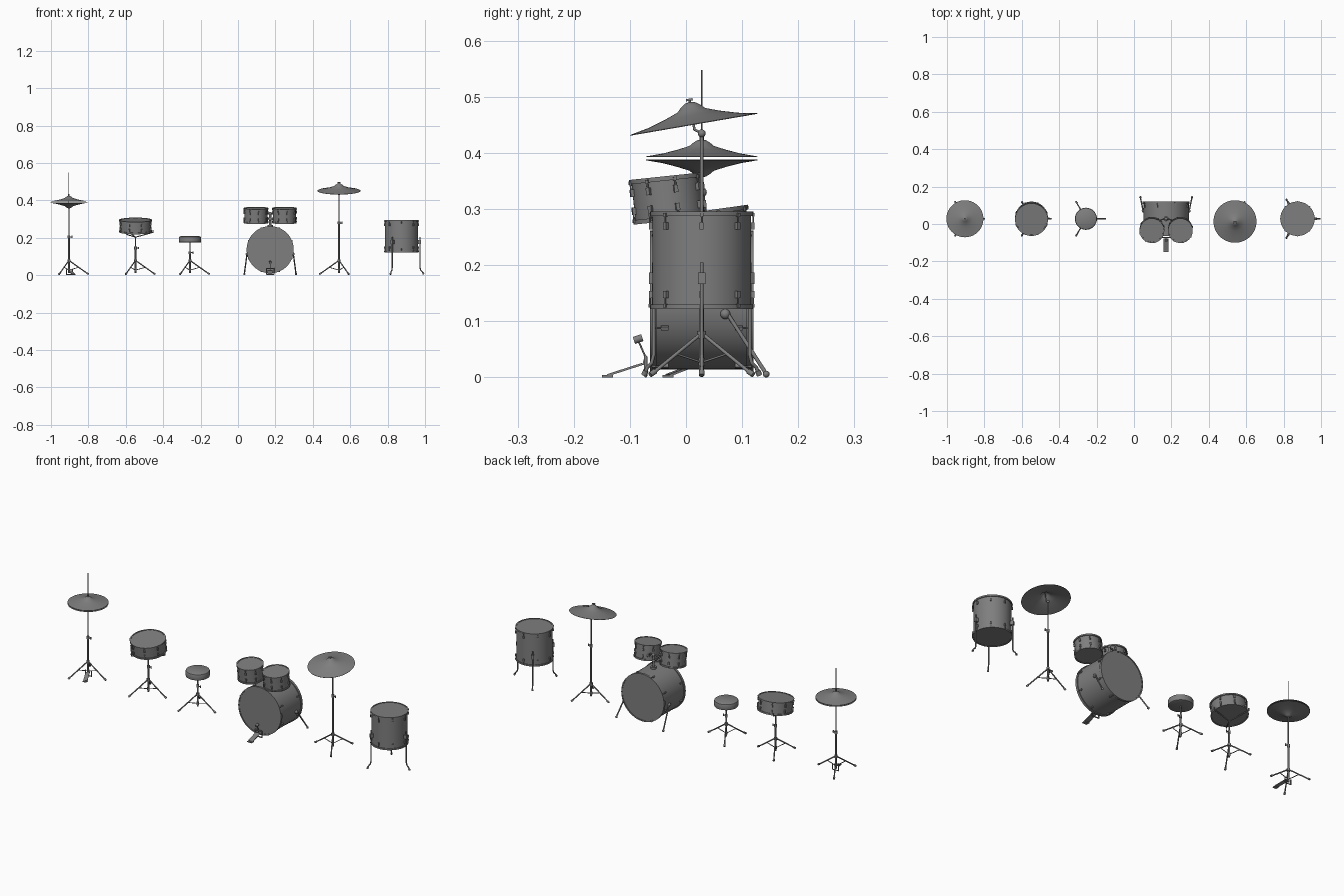
import bpy, bmesh, math
from mathutils import Matrix, Vector

cube = bpy.data.objects.get("Cube")
if cube:
    bpy.data.objects.remove(cube, do_unlink=True)

grey = bpy.data.materials.new("mid_grey")
grey.use_nodes = True
colour = (0.21, 0.21, 0.21, 1)
grey.diffuse_color = colour
grey.node_tree.nodes["Principled BSDF"].inputs["Base Color"].default_value = colour

ROW_Y = 0.028


def finish(name, bm, matrix=Matrix()):
    bmesh.ops.recalc_face_normals(bm, faces=bm.faces[:])
    mesh = bpy.data.meshes.new(name)
    bm.to_mesh(mesh)
    bm.free()
    mesh.materials.append(grey)
    mesh.shade_smooth()
    mesh.set_sharp_from_angle(angle=math.radians(35))
    obj = bpy.data.objects.new(name, mesh)
    obj.matrix_world = matrix
    bpy.context.collection.objects.link(obj)
    return obj


def lathe(name, profile, matrix, closed=False, steps=48):
    bm = bmesh.new()
    verts = [bm.verts.new((r, 0, z)) for r, z in profile]
    pairs = list(zip(verts, verts[1:]))
    if closed:
        pairs.append((verts[-1], verts[0]))
    edges = [bm.edges.new(p) for p in pairs]
    bmesh.ops.spin(bm, geom=verts + edges, cent=(0, 0, 0), axis=(0, 0, 1),
                   angle=math.tau, steps=steps)
    bmesh.ops.remove_doubles(bm, verts=bm.verts[:], dist=1e-5)
    return finish(name, bm, matrix)


def add_rod(bm, a, b, r):
    a, b = Vector(a), Vector(b)
    turn = (b - a).to_track_quat('Z', 'Y').to_matrix().to_4x4()
    bmesh.ops.create_cone(bm, cap_ends=True, segments=12, radius1=r, radius2=r,
                          depth=(b - a).length,
                          matrix=Matrix.Translation((a + b) / 2) @ turn)


def add_ball(bm, p, r):
    bmesh.ops.create_uvsphere(bm, u_segments=12, v_segments=8, radius=r,
                              matrix=Matrix.Translation(p))


def add_box(bm, p, size, turn=Matrix()):
    bmesh.ops.create_cube(bm, size=1, matrix=Matrix.Translation(p) @ turn
                          @ Matrix.Diagonal((*size, 1)))


def rods(name, points, r, matrix=Matrix()):
    bm = bmesh.new()
    for a, b in zip(points, points[1:]):
        add_rod(bm, a, b, r)
    for p in points[1:-1]:
        add_ball(bm, p, r)
    return finish(name, bm, matrix)


def balls(name, points, r):
    bm = bmesh.new()
    for p in points:
        add_ball(bm, p, r)
    return finish(name, bm)


def polar(r, angle, z):
    return Vector((r * math.cos(angle), r * math.sin(angle), z))


def drum(name, loc, r, h, tilt, lugs=8, turn=0.0, hoop=0.008):
    # Shell with heads, two hoops, and tension lugs with their rods
    m = Matrix.Translation(loc) @ Matrix.Rotation(math.radians(tilt), 4, 'X')
    top, shell = h / 2, r - 0.004
    lathe(name + "_shell", [(0, top - .002), (shell, top - .002),
                            (shell, .002 - top), (0, .002 - top)], m)
    for s, side in ((1, "top"), (-1, "bottom")):
        lathe(f"{name}_{side}_hoop", [(shell - .002, s * top), (r, s * top),
              (r, s * (top - hoop)), (shell - .002, s * (top - hoop))], m, True)
    bm = bmesh.new()
    level = top - min(0.026, h * 0.3)
    for i in range(lugs):
        angle = math.tau * i / lugs + math.radians(turn)
        spin = Matrix.Rotation(angle, 4, 'Z')
        for s in (1, -1):
            add_box(bm, polar(shell + .002, angle, s * level),
                    (.008, .007, .013), spin)
            add_rod(bm, polar(r, angle, s * level),
                    polar(r, angle, s * (top - .003)), .0016)
            add_box(bm, polar(r, angle, s * (top - .006)), (.005, .006, .006), spin)
    finish(name + "_lugs", bm, m)
    return m


def cymbal(name, matrix, r, h):
    # Domed bell running into a slightly hollow bow
    top = [(0, h), (.07 * r, .97 * h), (.14 * r, .84 * h), (.22 * r, .62 * h),
           (.43 * r, .4 * h), (.7 * r, .17 * h), (r, 0)]
    under = [(x, z - .0012) for x, z in reversed(top)]
    lathe(name, top + under, matrix, steps=64)


def stand(name, x, facing, height, clamp):
    # Tripod legs, braces, rubber feet and a two-stage column
    base = Vector((x, ROW_Y, 0))
    legs, feet = bmesh.new(), bmesh.new()
    for i in range(3):
        a = math.tau * i / 3 + (0 if facing > 0 else math.pi)
        add_rod(legs, polar(.004, a, .076), polar(.103, a, .006), .0032)
        add_rod(legs, polar(.004, a, .028), polar(.052, a, .042), .002)
        add_rod(feet, polar(.096, a, .011), polar(.106, a, .005), .005)
    m = Matrix.Translation(base)
    finish(name + "_legs", legs, m)
    finish(name + "_feet", feet, m)
    rods(name + "_lower_tube", [(0, 0, .012), (0, 0, clamp)], .0045, m)
    rods(name + "_upper_tube", [(0, 0, clamp), (0, 0, height)], .0033, m)
    bm = bmesh.new()
    for z, size in ((.076, .008), (.028, .006), (clamp, .007)):
        add_rod(bm, (0, 0, z - .007), (0, 0, z + .007), size)
    add_rod(bm, (0, 0, clamp), (.014, 0, clamp), .0025)
    add_box(bm, (.016, 0, clamp), (.004, .004, .012))
    finish(name + "_clamps", bm, m)


def footboard(name, heel, toe, width):
    heel, toe = Vector(heel), Vector(toe)
    bm = bmesh.new()
    turn = (toe - heel).to_track_quat('Y', 'Z').to_matrix().to_4x4()
    add_box(bm, (heel + toe) / 2, (width, (toe - heel).length, .004), turn)
    add_box(bm, (heel.x, heel.y, .002), (width, .02, .004))
    finish(name, bm)


# Hi-hat: paired cymbals, pull rod, clutch and pedal
HX = -0.904
stand("hihat_stand", HX, 1, .36, .205)
cymbal("hihat_top_cymbal", Matrix.Translation((HX, ROW_Y, .394)), .099, .03)
cymbal("hihat_bottom_cymbal", Matrix.Translation((HX, ROW_Y, .387))
       @ Matrix.Rotation(math.pi, 4, 'X'), .099, .03)
rods("hihat_pull_rod", [(HX, ROW_Y, .34), (HX, ROW_Y, .548)], .0014)
rods("hihat_clutch", [(HX, ROW_Y, .418), (HX, ROW_Y, .434)], .004)
footboard("hihat_footboard", (HX + .026, -.032, .004), (HX + .004, .02, .024), .02)
rods("hihat_pedal_frame", [(HX - .014, ROW_Y, .03), (HX - .014, ROW_Y, .003),
                           (HX + .02, ROW_Y, .003), (HX + .02, ROW_Y, .03)], .0025)

# Snare drum on a basket stand
SX = -0.548
stand("snare_stand", SX, 1, .205, .145)
snare = drum("snare", (SX, ROW_Y, .263), .088, .066, 8, turn=22.5)
for i in range(3):
    a = math.tau * i / 3
    tip = [snare @ polar(r, a, z) for r, z in ((.088, -.036), (.094, -.034), (.094, -.022))]
    rods(f"snare_basket_arm_{i + 1}", [Vector((SX, ROW_Y, .203))] + tip, .0028)

# Stool with a padded round seat
TX = -0.257
stand("stool_stand", TX, 1, .175, .12)
lathe("stool_seat", [(0, .174), (.054, .174), (.058, .176), (.059, .18),
      (.059, .2), (.057, .205), (.052, .208), (0, .209)],
      Matrix.Translation((TX, ROW_Y, 0)))

# Bass drum with its two rear spurs
BX = 0.172
drum("bass_drum", (BX, ROW_Y, .136), .126, .184, 90, turn=22.5, hoop=.012)
for s, side in ((1, "left"), (-1, "right")):
    rods(side + "_bass_spur", [(BX + s * .112, .066, .116), (BX + s * .124, .075, .112),
                               (BX + s * .138, .142, .008)], .0035)
    balls(side + "_spur_foot", [(BX + s * .138, .143, .006)], .006)
    balls(side + "_spur_bracket", [(BX + s * .122, .07, .113)], .009)

# Bass pedal
footboard("bass_footboard", (BX, -.14, .004), (BX, -.078, .024), .026)
rods("bass_pedal_frame", [(BX - .02, -.072, .003), (BX - .02, -.072, .036),
                          (BX + .02, -.072, .036), (BX + .02, -.072, .003)], .0032)
rods("bass_beater_rod", [(BX, -.072, .036), (BX, -.086, .068)], .0016)
rods("bass_beater_head", [(BX, -.093, .066), (BX, -.078, .071)], .0065)
rods("bass_pedal_base", [(BX - .02, -.072, .003), (BX + .02, -.072, .003)], .003)
rods("bass_pedal_chain", [(BX, -.076, .022), (BX, -.072, .036)], .002)

# Rack toms and their shared mount
rods("tom_post", [(BX, ROW_Y, .255), (BX, ROW_Y, .335)], .006)
rods("tom_post_base", [(BX, ROW_Y, .256), (BX, ROW_Y, .268)], .014)
balls("tom_post_joints", [(BX, ROW_Y, .3), (BX, ROW_Y, .33)], .009)
for s, side in ((1, "left"), (-1, "right")):
    tx = BX + s * .076
    drum(side + "_tom", (tx, -.032, .319), .066, .08, 6, turn=14)
    rods(side + "_tom_arm", [(BX, ROW_Y, .33), (BX + s * .022, .024, .328),
                             (tx - s * .036, .015, .312)], .0038)
    balls(side + "_tom_bracket", [(tx - s * .038, .016, .312)], .009)

# Tilted crash cymbal on its boom-top stand
CX = 0.54
stand("crash_stand", CX, -1, .432, .28)
tilt = Matrix.Rotation(math.radians(9.75), 4, 'X')
cymbal("crash_cymbal", Matrix.Translation((CX, .0135, .4515)) @ tilt, .115, .04)
balls("crash_tilter", [(CX, ROW_Y, .435)], .007)
rods("crash_tilter_arm", [(CX, ROW_Y, .435), (CX, .015, .442), (CX, .006, .497)], .0022)
wing = bmesh.new()
add_box(wing, (CX, .006, .495), (.014, .012, .004), tilt)
finish("crash_wing_nut", wing)

# Floor tom on three bent legs
FX = 0.874
drum("floor_tom", (FX, ROW_Y, .209), .092, .174, 0, turn=45)
place = Matrix.Translation((FX, ROW_Y, 0))
for i in range(3):
    a = math.tau * i / 3
    path = [polar(r, a, z) for r, z in ((.099, .205), (.099, .04), (.103, .026),
                                        (.112, .018), (.118, .006))]
    rods(f"floor_tom_leg_{i + 1}", path, .0032, place)
    bm = bmesh.new()
    add_rod(bm, polar(.115, a, .012), polar(.119, a, .004), .005)
    finish(f"floor_tom_foot_{i + 1}", bm, place)
    bm = bmesh.new()
    add_box(bm, polar(.096, a, .177), (.018, .013, .02), Matrix.Rotation(a, 4, 'Z'))
    finish(f"floor_tom_bracket_{i + 1}", bm, place)
